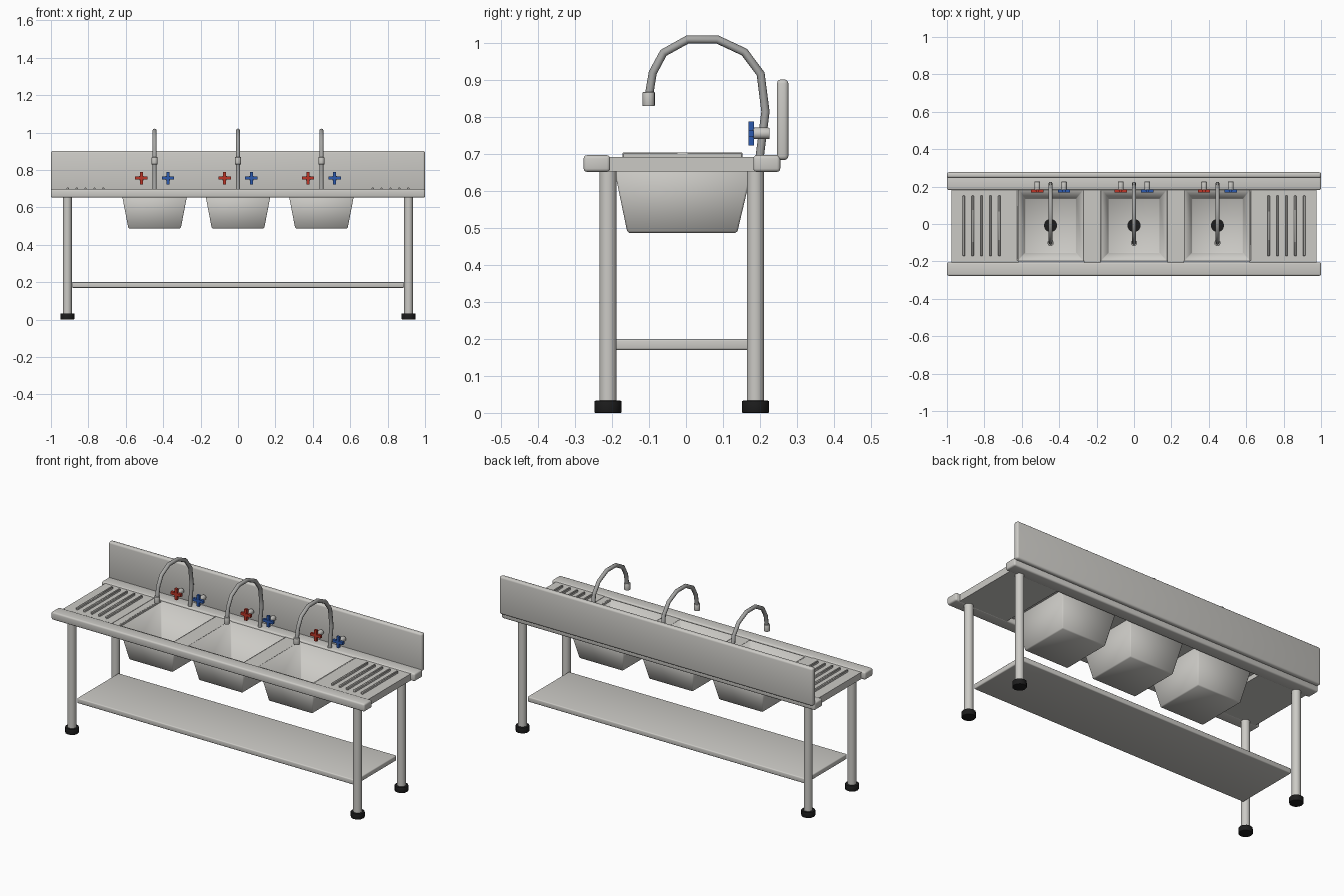
import bpy
import bmesh
from math import radians, pi
from mathutils import Matrix, Vector

cube = bpy.data.objects.get("Cube")
if cube:
    bpy.data.objects.remove(cube, do_unlink=True)


def material(name, rgb):
    m = bpy.data.materials.new(name)
    m.use_nodes = True
    m.diffuse_color = (*rgb, 1)
    m.node_tree.nodes["Principled BSDF"].inputs["Base Color"].default_value = (*rgb, 1)
    return m


steel = material("brushed steel", (0.6, 0.59, 0.56))
pipe_steel = material("pipe steel", (0.38, 0.38, 0.37))
black = material("black rubber", (0.012, 0.012, 0.012))
red = material("hot red", (0.5, 0.035, 0.02))
blue = material("cold blue", (0.025, 0.1, 0.42))


def finish(name, bm, mat, angle=40):
    bmesh.ops.recalc_face_normals(bm, faces=bm.faces)
    mesh = bpy.data.meshes.new(name)
    bm.to_mesh(mesh)
    bm.free()
    mesh.materials.append(mat)
    ob = bpy.data.objects.new(name, mesh)
    bpy.context.collection.objects.link(ob)
    bpy.ops.object.select_all(action="DESELECT")
    ob.select_set(True)
    bpy.context.view_layer.objects.active = ob
    bpy.ops.object.shade_smooth_by_angle(angle=radians(angle))
    return ob


def add_box(bm, x, y, z):
    """Box from (min, max) ranges."""
    lo, hi = Vector((x[0], y[0], z[0])), Vector((x[1], y[1], z[1]))
    mat = Matrix.Translation((lo + hi) / 2) @ Matrix.Diagonal((*(hi - lo), 1))
    bmesh.ops.create_cube(bm, size=1, matrix=mat)


def box(name, x, y, z, mat=steel, bevel=0.0, segments=3):
    bm = bmesh.new()
    add_box(bm, x, y, z)
    if bevel:
        bmesh.ops.bevel(bm, geom=bm.edges[:], offset=bevel, segments=segments,
                        profile=0.5, affect="EDGES")
    return finish(name, bm, mat)


def cylinder(name, centre, radius, depth, mat=steel, sides=20, turn=None, bevel=0.0):
    bm = bmesh.new()
    mat4 = Matrix.Translation(centre) @ (turn or Matrix.Identity(4))
    bmesh.ops.create_cone(bm, cap_ends=True, segments=sides, radius1=radius,
                          radius2=radius, depth=depth, matrix=mat4)
    if bevel:
        rims = [e for e in bm.edges if any(len(f.verts) > 4 for f in e.link_faces)]
        bmesh.ops.bevel(bm, geom=rims, offset=bevel, segments=2, profile=0.5, affect="EDGES")
    return finish(name, bm, mat)


# Worktop rails and splashback
box("front_rail", (-1, 1), (-0.277, -0.205), (0.652, 0.697), bevel=0.009)
box("back_rail", (-1, 1), (0.182, 0.255), (0.652, 0.697), bevel=0.009)
box("splashback", (-1, 1), (0.246, 0.277), (0.684, 0.902), bevel=0.011)

# Draining boards with raised ribs, and thin rims beside the basins
for side, s in (("right", -1), ("left", 1)):
    box(side + "_drainboard", sorted((s * 0.663, s * 0.975)), (-0.21, 0.19), (0.653, 0.692))
    box(side + "_outer_rim", sorted((s * 0.618, s * 0.665)), (-0.21, 0.19), (0.68, 0.69))
    box(side + "_divider", sorted((s * 0.178, s * 0.267)), (-0.21, 0.19), (0.68, 0.69))
    bm = bmesh.new()
    for i in range(5):
        x = s * (0.72 + i * 0.0475)
        add_box(bm, (x - 0.006, x + 0.006), (-0.172, 0.153), (0.685, 0.705))
    bmesh.ops.bevel(bm, geom=bm.edges[:], offset=0.003, segments=1, affect="EDGES")
    finish(side + "_drain_ribs", bm, steel)

# Legs with rubber feet
for fb, y in (("front", -0.211), ("back", 0.188)):
    for side, x in (("right", -0.912), ("left", 0.912)):
        cylinder(f"{fb}_{side}_leg", (x, y, 0.345), 0.0235, 0.63)
        cylinder(f"{fb}_{side}_foot", (x, y, 0.0165), 0.037, 0.033, black, 12, bevel=0.003)

# Lower shelf
box("shelf", (-0.888, 0.888), (-0.2, 0.178), (0.17, 0.2), bevel=0.006)


def basin(name, cx):
    """Open tapered bowl of thin sheet."""
    bm = bmesh.new()
    bmesh.ops.create_cube(bm, size=1)
    for v in bm.verts:
        top = v.co.z > 0
        w, d, cy, z = (0.358, 0.387, -0.007, 0.69) if top else (0.28, 0.297, -0.01, 0.487)
        v.co = (cx + v.co.x * w, cy + v.co.y * d, z)
    bm.faces.ensure_lookup_table()
    lid = max(bm.faces, key=lambda f: f.calc_center_median().z)
    keep = set(lid.edges)
    bmesh.ops.delete(bm, geom=[lid], context="FACES_ONLY")
    bmesh.ops.bevel(bm, geom=[e for e in bm.edges if e not in keep], offset=0.005,
                    segments=1, affect="EDGES")
    ob = finish(name, bm, steel, 60)
    shell = ob.modifiers.new("sheet", "SOLIDIFY")
    shell.thickness = 0.004
    # An open shell may be wound either way, so point its faces outwards
    floor = min(ob.data.polygons, key=lambda p: p.center.z)
    if floor.normal.z > 0:
        ob.data.flip_normals()


def faucet(name, cx):
    """Gooseneck swept along a profile in the yz plane."""
    path = [(0.199, 0.69), (0.215, 0.815), (0.202, 0.917), (0.158, 0.976), (0.085, 1.01),
            (0.004, 1.01), (-0.061, 0.974), (-0.09, 0.92), (-0.1, 0.86)]
    curve = bpy.data.curves.new(name, "CURVE")
    curve.dimensions = "3D"
    curve.bevel_depth = 0.0112
    curve.bevel_resolution = 2
    curve.use_fill_caps = True
    spline = curve.splines.new("POLY")
    spline.points.add(len(path) - 1)
    for p, (y, z) in zip(spline.points, path):
        p.co = (cx, y, z, 1)
    curve.materials.append(pipe_steel)
    bpy.context.collection.objects.link(bpy.data.objects.new(name, curve))


def tap(name, x, mat):
    """Valve body with a cross-shaped handle."""
    z = 0.756
    cylinder(name + "_valve", (x, 0.204, z), 0.0155, 0.045, steel, 16,
             Matrix.Rotation(pi / 2, 4, "X"), bevel=0.003)
    bm = bmesh.new()
    for a, b in ((0.0325, 0.008), (0.008, 0.0325)):
        inset = 0.0005 if a < b else 0
        add_box(bm, (x - a, x + a), (0.169 + inset, 0.184 - inset), (z - b, z + b))
    finish(name + "_handle", bm, mat)


# Three wash stations
for label, cx in (("right", -0.446), ("middle", 0), ("left", 0.446)):
    basin(label + "_basin", cx)
    cylinder(label + "_drain", (cx, -0.008, 0.493), 0.035, 0.006, black, 20)
    faucet(label + "_faucet", cx)
    cylinder(label + "_nozzle", (cx, -0.101, 0.849), 0.0165, 0.038, steel, 16, bevel=0.002)
    tap(label + "_hot", cx - 0.071, red)
    tap(label + "_cold", cx + 0.071, blue)
